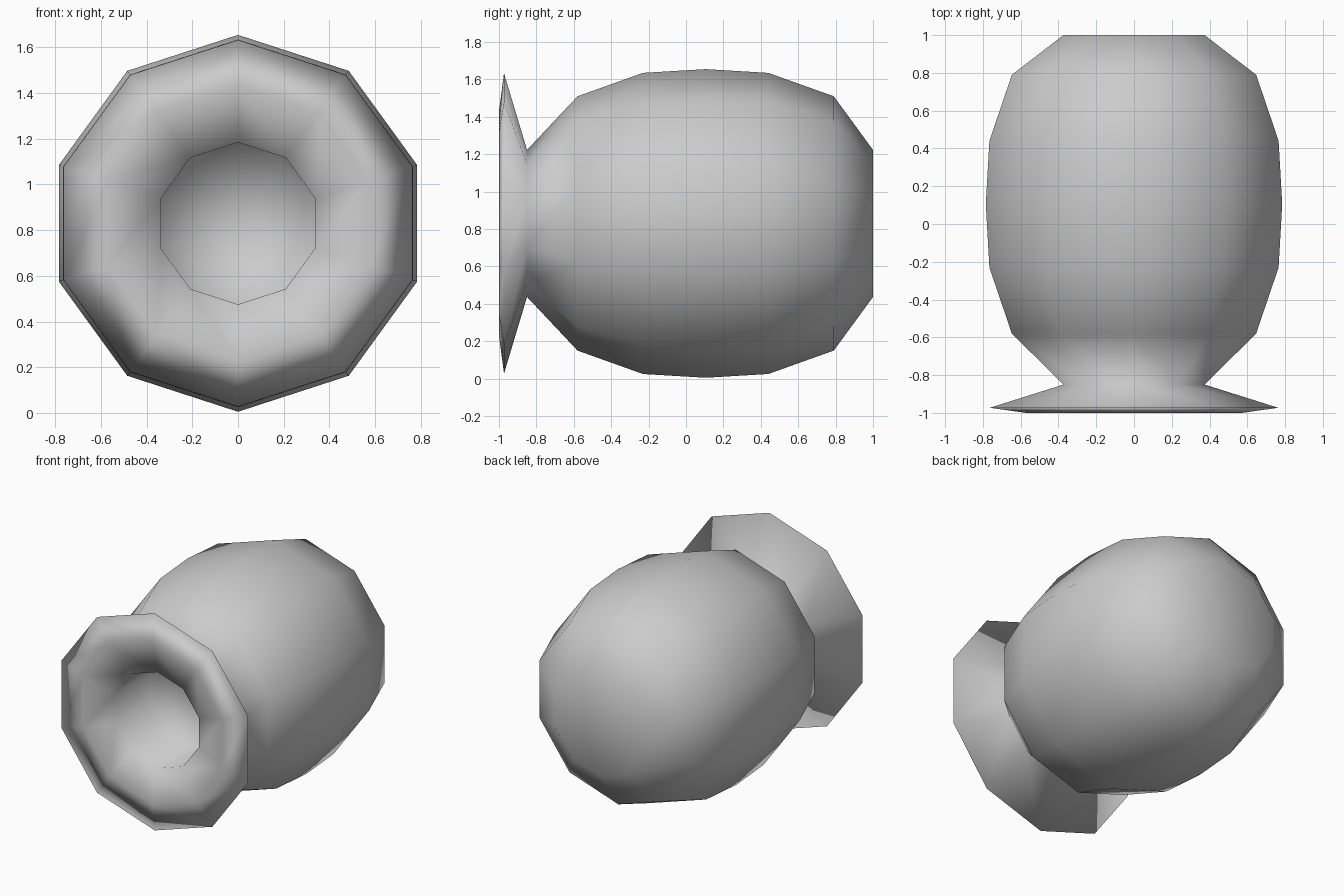
import bpy, bmesh, math

if "Cube" in bpy.data.objects:
    bpy.data.objects.remove(bpy.data.objects["Cube"])

SIDES = 10
AXIS_Z = 0.83


def lathe_y(name, profile):
    """Spin (y, radius) points around a horizontal axis; radius 0 gives a pole."""
    bm = bmesh.new()
    rings = []
    for y, r in profile:
        count = SIDES if r > 0 else 1
        rings.append([bm.verts.new((r * math.sin(2 * math.pi * i / SIDES), y,
                                    AXIS_Z + r * math.cos(2 * math.pi * i / SIDES)))
                      for i in range(count)])
    for a, b in zip(rings, rings[1:]):
        for i in range(SIDES):
            j = (i + 1) % SIDES
            if len(a) == 1:
                bm.faces.new((a[0], b[i], b[j]))
            elif len(b) == 1:
                bm.faces.new((a[i], a[j], b[0]))
            else:
                bm.faces.new((a[i], a[j], b[j], b[i]))
    bmesh.ops.recalc_face_normals(bm, faces=bm.faces)
    for f in bm.faces:
        f.smooth = True
    mesh = bpy.data.meshes.new(name)
    bm.to_mesh(mesh)
    bm.free()
    obj = bpy.data.objects.new(name, mesh)
    bpy.context.collection.objects.link(obj)
    return obj


# Bulging body, pinched neck, flared lip and the recessed mouth
lathe_y("flared_pot", [
    (1.0, 0), (1.0, 0.393), (0.79, 0.68), (0.44, 0.805), (0.105, 0.825),
    (-0.23, 0.805), (-0.58, 0.68), (-0.85, 0.393),   # body to neck
    (-0.973, 0.803), (-1.0, 0.60),                   # lip
    (-0.94, 0.355), (-0.55, 0.352), (-0.55, 0),      # mouth
])
